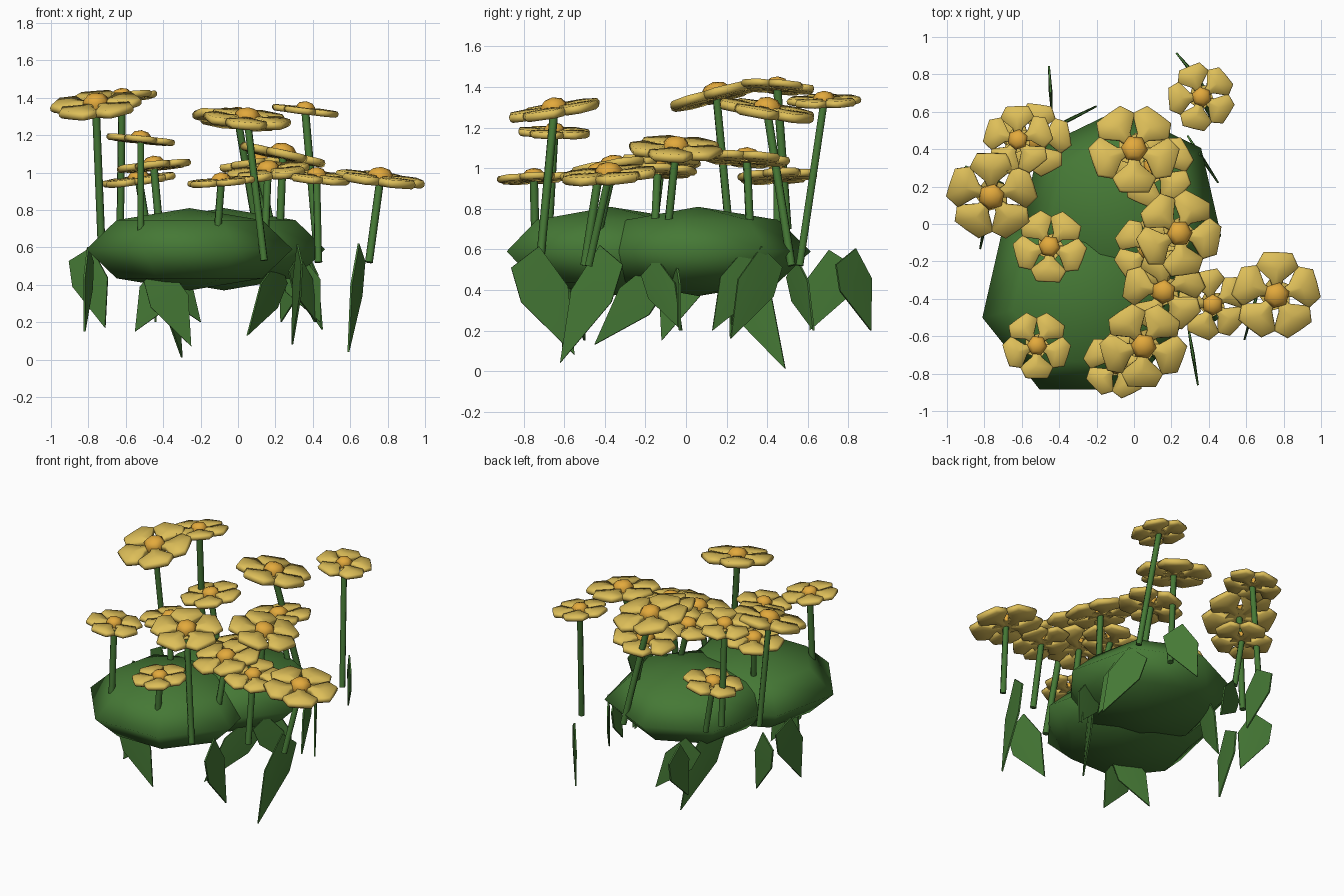
import bpy, bmesh, math
from mathutils import Vector, Matrix

if "Cube" in bpy.data.objects:
    bpy.data.objects.remove(bpy.data.objects["Cube"])


def material(name, rgb):
    m = bpy.data.materials.new(name)
    m.diffuse_color = (*rgb, 1)
    m.use_nodes = True
    m.node_tree.nodes["Principled BSDF"].inputs["Base Color"].default_value = m.diffuse_color
    return m


GREEN = material("foliage_green", (0.06, 0.19, 0.036))
YELLOW = material("petal_yellow", (0.73, 0.52, 0.10))
ORANGE = material("centre_orange", (0.77, 0.40, 0.045))


def finish(bm, name, mat, smooth=0):
    bmesh.ops.recalc_face_normals(bm, faces=bm.faces[:])
    me = bpy.data.meshes.new(name)
    bm.to_mesh(me)
    bm.free()
    me.materials.append(mat)
    ob = bpy.data.objects.new(name, me)
    bpy.context.collection.objects.link(ob)
    if smooth:
        bpy.context.view_layer.objects.active = ob
        ob.select_set(True)
        bpy.ops.object.shade_smooth_by_angle(angle=math.radians(smooth))
        ob.select_set(False)
    return ob


def loft(bm, rings, top, low):
    """Skin between rings of equal length, closed by a fan to a top and a low point."""
    vr = [[bm.verts.new(p) for p in r] for r in rings]
    a, b = bm.verts.new(top), bm.verts.new(low)
    n = len(vr[0])
    for i in range(n):
        j = (i + 1) % n
        bm.faces.new((a, vr[0][i], vr[0][j]))
        bm.faces.new((b, vr[-1][j], vr[-1][i]))
        for r, s in zip(vr, vr[1:]):
            bm.faces.new((r[i], s[i], s[j], r[j]))


# Two flattened seven-sided bush mounds
def mound(name, x, y, r):
    bm = bmesh.new()
    m = Matrix.Translation((x, y, 0.59)) @ Matrix.Diagonal((r, r, 0.22, 1))
    bmesh.ops.create_uvsphere(bm, u_segments=7, v_segments=4, radius=1, matrix=m)
    finish(bm, name, GREEN, 180)


mound("front_mound", -0.26, -0.375, 0.565)
mound("back_mound", -0.075, 0.06, 0.555)

# Petal outline: narrow root, broad shoulders, blunt end
HALF = [(0.10, 0.07), (0.34, 0.15), (0.64, 0.50), (0.97, 0.33)]
PETAL = HALF + [(0.98, 0.0)] + [(x, -y) for x, y in HALF[::-1]]


# Flower head: five rounded petals, low backing disc, hexagonal dome, and stem
def flower(i, x, y, z, r, turn, nx, ny, foot):
    n = Vector((nx, ny, 1)).normalized()
    place = (Matrix.Translation((x, y, z)) @ Vector((0, 0, 1)).rotation_difference(n).to_matrix().to_4x4()
             @ Matrix.Rotation(math.radians(turn), 4, 'Z') @ Matrix.Scale(r, 4))
    bm = bmesh.new()
    for k in range(5):
        m = place @ Matrix.Rotation(k * math.tau / 5, 4, 'Z')
        rings = [[m @ Vector((0.55 + (px - 0.55) * s, py * s, h)) for px, py in PETAL]
                 for s, h in ((0.92, 0.065), (1.0, 0.0), (0.98, -0.07), (0.86, -0.12))]
        loft(bm, rings, m @ Vector((0.6, 0, 0.08)), m @ Vector((0.6, 0, -0.13)))
    bmesh.ops.create_cone(bm, cap_ends=True, segments=5, radius1=0.40, radius2=0.40, depth=0.03,
                          matrix=place @ Matrix.Translation((0, 0, -0.10)))
    finish(bm, f"petals_{i}", YELLOW, 75)

    bm = bmesh.new()
    rings = [[place @ Vector((s * math.cos(a * math.tau / 6), s * math.sin(a * math.tau / 6), h))
              for a in range(6)] for s, h in ((0.20, 0.21), (0.30, 0.10), (0.28, -0.05))]
    loft(bm, rings, place @ Vector((0, 0, 0.26)), place @ Vector((0, 0, -0.05)))
    finish(bm, f"flower_centre_{i}", ORANGE, 60)

    top, low = Vector((x, y, z - 0.01)), Vector(foot)
    axis = top - low
    bm = bmesh.new()
    rot = axis.to_track_quat('Z', 'Y').to_matrix().to_4x4()
    bmesh.ops.create_cone(bm, cap_ends=True, segments=6, radius1=0.021, radius2=0.021,
                          depth=axis.length, matrix=Matrix.Translation((top + low) / 2) @ rot)
    finish(bm, f"stem_{i}", GREEN, 70)


# x, y, z, radius, turn, tilt x, tilt y, stem foot
FLOWERS = [
    (0.36, 0.68, 1.335, 0.18, 40, 0.12, -0.02, (0.43, 0.56, 0.52)),
    (0.00, 0.40, 1.29, 0.24, 54, 0.10, 0.16, (0.13, 0.52, 0.52)),
    (-0.62, 0.45, 1.405, 0.185, 20, -0.12, 0.08, (-0.63, 0.50, 0.70)),
    (-0.76, 0.15, 1.365, 0.24, 18, -0.08, -0.26, (-0.73, 0.22, 0.62)),
    (-0.45, -0.12, 1.04, 0.195, 51, -0.10, 0.05, (-0.42, -0.16, 0.70)),
    (0.24, -0.05, 1.10, 0.23, 62, 0.22, 0.03, (0.22, -0.10, 0.60)),
    (0.16, -0.36, 1.01, 0.22, 25, -0.10, -0.15, (0.14, -0.47, 0.52)),
    (0.42, -0.43, 0.98, 0.19, 30, 0.10, -0.12, (0.43, -0.50, 0.52)),
    (0.76, -0.38, 0.97, 0.235, 16, 0.12, -0.08, (0.70, -0.48, 0.52)),
    (-0.52, -0.65, 1.18, 0.18, 54, 0.10, 0.03, (-0.52, -0.68, 0.65)),
    (0.05, -0.65, 1.29, 0.23, 52, 0.08, -0.17, (0.14, -0.72, 0.53)),
    (-0.09, -0.75, 0.955, 0.18, 80, -0.08, -0.05, (-0.12, -0.74, 0.55)),
    (-0.53, 0.45, 0.965, 0.195, 10, -0.13, -0.05, (-0.47, 0.45, 0.60)),
    (0.11, 0.30, 1.05, 0.21, 30, -0.12, 0.06, (0.20, 0.32, 0.60)),
    (0.08, -0.14, 0.99, 0.19, 70, -0.12, 0.02, (0.20, -0.16, 0.55)),
]
for i, f in enumerate(FLOWERS):
    flower(i + 1, *f)


# Hanging leaves with a slight ridge, each in an upright plane through base and tip
def leaf(i, base, tip, w):
    a, b = Vector(base), Vector(tip)
    axis = b - a
    normal = axis.cross(Vector((0, 0, 1))).normalized()
    side = normal.cross(axis).normalized()
    m = Matrix((axis, side * w, normal)).transposed().to_4x4()
    m.translation = a
    bm = bmesh.new()
    outline = [(-0.02, 0.36), (0.04, -0.42), (0.36, -0.56), (1, 0), (0.42, 0.55)]
    rings = [[m @ Vector((u, v, h)) for u, v in outline] for h in (0.005, -0.005)]
    loft(bm, rings, m @ Vector((0.38, 0, 0.010)), m @ Vector((0.38, 0, -0.010)))
    finish(bm, f"leaf_{i}", GREEN, 30)


LEAVES = [
    ((0.66, -0.37, 0.58), (0.59, -0.62, 0.04), 0.19),
    ((0.33, -0.79, 0.57), (0.29, -0.55, 0.08), 0.22),
    ((0.24, -0.13, 0.48), (0.05, -0.45, 0.13), 0.19),
    ((0.29, -0.06, 0.52), (0.44, -0.03, 0.20), 0.18),
    ((-0.40, 0.22, 0.52), (-0.30, 0.49, 0.01), 0.20),
    ((0.32, 0.42, 0.57), (0.45, 0.22, 0.16), 0.20),
    ((-0.42, 0.52, 0.52), (-0.20, 0.63, 0.20), 0.18),
    ((0.33, 0.79, 0.57), (0.23, 0.91, 0.20), 0.19),
    ((-0.45, 0.77, 0.56), (-0.44, 0.61, 0.20), 0.21),
    ((-0.79, 0.03, 0.57), (-0.82, -0.12, 0.15), 0.20),
    ((-0.84, 0.28, 0.57), (-0.71, 0.22, 0.17), 0.19),
    ((-0.36, -0.56, 0.47), (-0.55, -0.50, 0.15), 0.19),
    ((-0.44, -0.62, 0.47), (-0.25, -0.60, 0.07), 0.19),
    ((0.33, 0.34, 0.56), (0.41, 0.13, 0.20), 0.19),
    ((0.30, -0.18, 0.52), (0.42, -0.02, 0.20), 0.16),
]
for i, l in enumerate(LEAVES):
    leaf(i + 1, *l)
